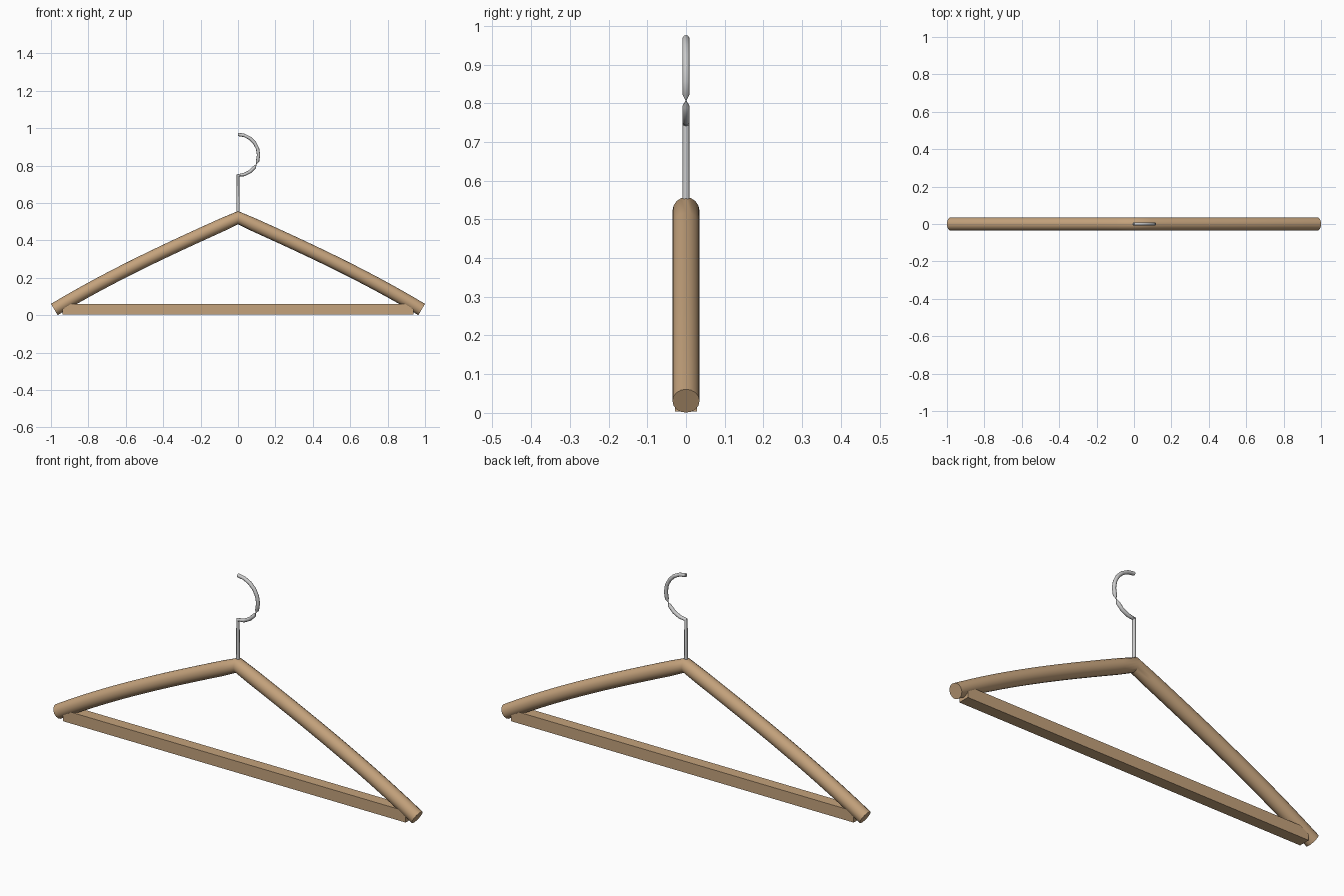
import bpy
import math

if "Cube" in bpy.data.objects:
    bpy.data.objects.remove(bpy.data.objects["Cube"])

wood = bpy.data.materials.new("wood")
wood.diffuse_color = (0.55, 0.36, 0.20, 1)
wood.use_nodes = True
wood.node_tree.nodes["Principled BSDF"].inputs["Base Color"].default_value = wood.diffuse_color


def tube(name, points, radius, resolution, radii=None):
    """Capped round tube along a path of (x, z) points."""
    cu = bpy.data.curves.new(name, "CURVE")
    cu.dimensions = "3D"
    cu.bevel_depth = radius
    cu.bevel_resolution = resolution
    cu.use_fill_caps = True
    sp = cu.splines.new("POLY")
    sp.points.add(len(points) - 1)
    for i, (x, z) in enumerate(points):
        sp.points[i].co = (x, 0, z, 1)
        sp.points[i].radius = radii[i] if radii else 1
    ob = bpy.data.objects.new(name, cu)
    bpy.context.collection.objects.link(ob)
    bpy.ops.object.select_all(action="DESELECT")
    ob.select_set(True)
    bpy.context.view_layer.objects.active = ob
    bpy.ops.object.convert(target="MESH")
    ob = bpy.context.object
    ob.name = name
    bpy.ops.object.shade_smooth_by_angle(angle=math.radians(40))
    return ob


# Shoulder arms: one gently drooping tube, peaked in the middle
N = 12
path = []
for i in range(-N, N + 1):
    x = 0.982 * i / N
    a = abs(x)
    path.append((x, 0.522 - 0.45 * a - 0.052 * a ** 3))
arms = tube("shoulder_arms", path, 0.035, 6)
arms.data.materials.clear()
arms.data.materials.append(wood)

# Trouser bar: plain square rail between the arm ends
bpy.ops.mesh.primitive_cube_add(size=1, location=(0, 0, 0.032))
bar = bpy.context.object
bar.name = "trouser_bar"
bar.scale = (1.876, 0.056, 0.056)
bpy.ops.object.transform_apply(location=False, rotation=False, scale=True)
bar.data.materials.append(wood)

# Wire hook: straight stem, sharp corner, half circle with a twisted pinch
R, CZ = 0.11, 0.857
hook, radii = [(0, 0.52), (0, CZ - R)], [1, 1]
for deg in (-72, -54, -36, -27, -18, 0, 18, 36, 54, 72, 90):
    t = math.radians(deg)
    hook.append((R * math.cos(t), CZ + R * math.sin(t)))
    radii.append(0.12 if deg == -27 else 1)
tube("wire_hook", hook, 0.009, 3, radii)
